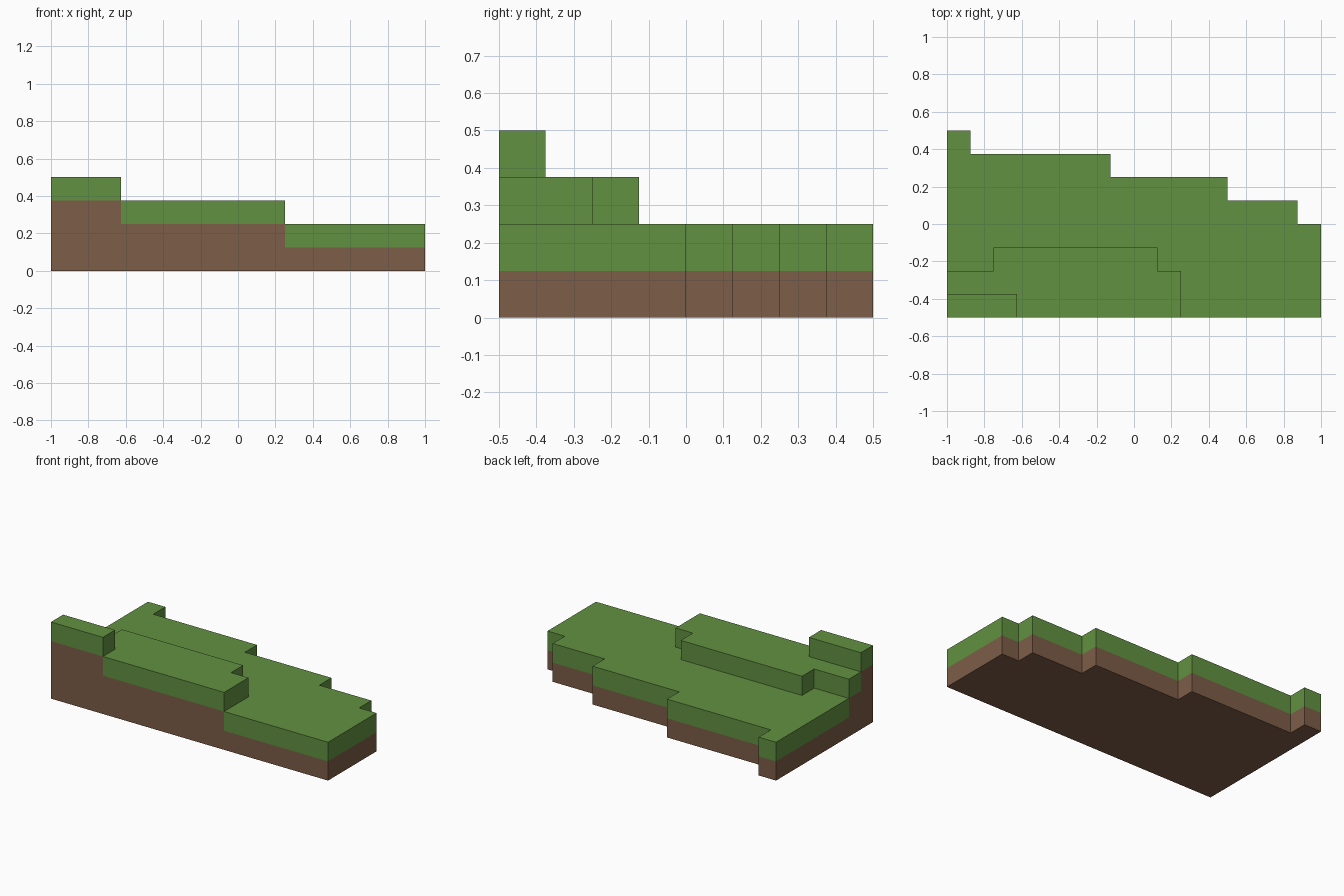
import bpy
import bmesh
import math
from mathutils import Vector

default = bpy.data.objects.get("Cube")
if default:
    bpy.data.objects.remove(default, do_unlink=True)

CELL = 0.125
NX, NY, NZ = 16, 8, 4

# Terrace outlines as steps: (up to this column, depth in cells from the front)
BASE = [(1, 8), (7, 7), (12, 6), (15, 5), (16, 4)]
MIDDLE = [(2, 2), (9, 3), (10, 2)]
UPPER = [(3, 1)]


def depth(steps, i):
    return next((d for end, d in steps if i < end), 0)


def height(i, j):
    """Number of blocks stacked in a column."""
    if not (0 <= i < NX and 0 <= j < NY):
        return 0
    if j < depth(UPPER, i):
        return 4
    if j < depth(MIDDLE, i):
        return 3
    return 2 if j < depth(BASE, i) else 0


def solid(i, j, k):
    return 0 <= k < height(i, j)


def material(name, rgb):
    m = bpy.data.materials.new(name)
    m.use_nodes = True
    m.diffuse_color = (*rgb, 1)
    m.node_tree.nodes["Principled BSDF"].inputs["Base Color"].default_value = (*rgb, 1)
    return m


def add_face(bm, cell, axis, sign):
    """One outward-facing side of a block."""
    centre = (Vector(cell) + Vector((0.5, 0.5, 0.5))) * CELL
    centre -= Vector((NX, NY, 0)) * CELL / 2
    n, u, v = Vector(), Vector(), Vector()
    n[axis] = sign
    u[(axis + 1) % 3] = sign
    v[(axis + 2) % 3] = 1
    half = CELL / 2
    corners = [(-1, -1), (1, -1), (1, 1), (-1, 1)]
    bm.faces.new([bm.verts.new(centre + (n + u * a + v * b) * half) for a, b in corners])


def build(name, mat, wanted):
    """Shell of all exposed sides of the wanted blocks, merged into large flat faces."""
    bm = bmesh.new()
    for i in range(NX):
        for j in range(NY):
            for k in range(height(i, j)):
                if not wanted(k, height(i, j)):
                    continue
                for axis in range(3):
                    for sign in (-1, 1):
                        near = [i, j, k]
                        near[axis] += sign
                        if not solid(*near):
                            add_face(bm, (i, j, k), axis, sign)
    bmesh.ops.remove_doubles(bm, verts=bm.verts[:], dist=CELL / 100)
    bmesh.ops.dissolve_limit(bm, angle_limit=math.radians(1),
                             verts=bm.verts[:], edges=bm.edges[:])
    mesh = bpy.data.meshes.new(name)
    bm.to_mesh(mesh)
    bm.free()
    mesh.materials.append(mat)
    obj = bpy.data.objects.new(name, mesh)
    bpy.context.collection.objects.link(obj)


# Grass is the top block of every column, soil is everything beneath
build("grass_terraces", material("grass green", (0.12, 0.285, 0.052)),
      lambda k, h: k == h - 1)
build("soil_bank", material("soil brown", (0.205, 0.109, 0.063)),
      lambda k, h: k < h - 1)
